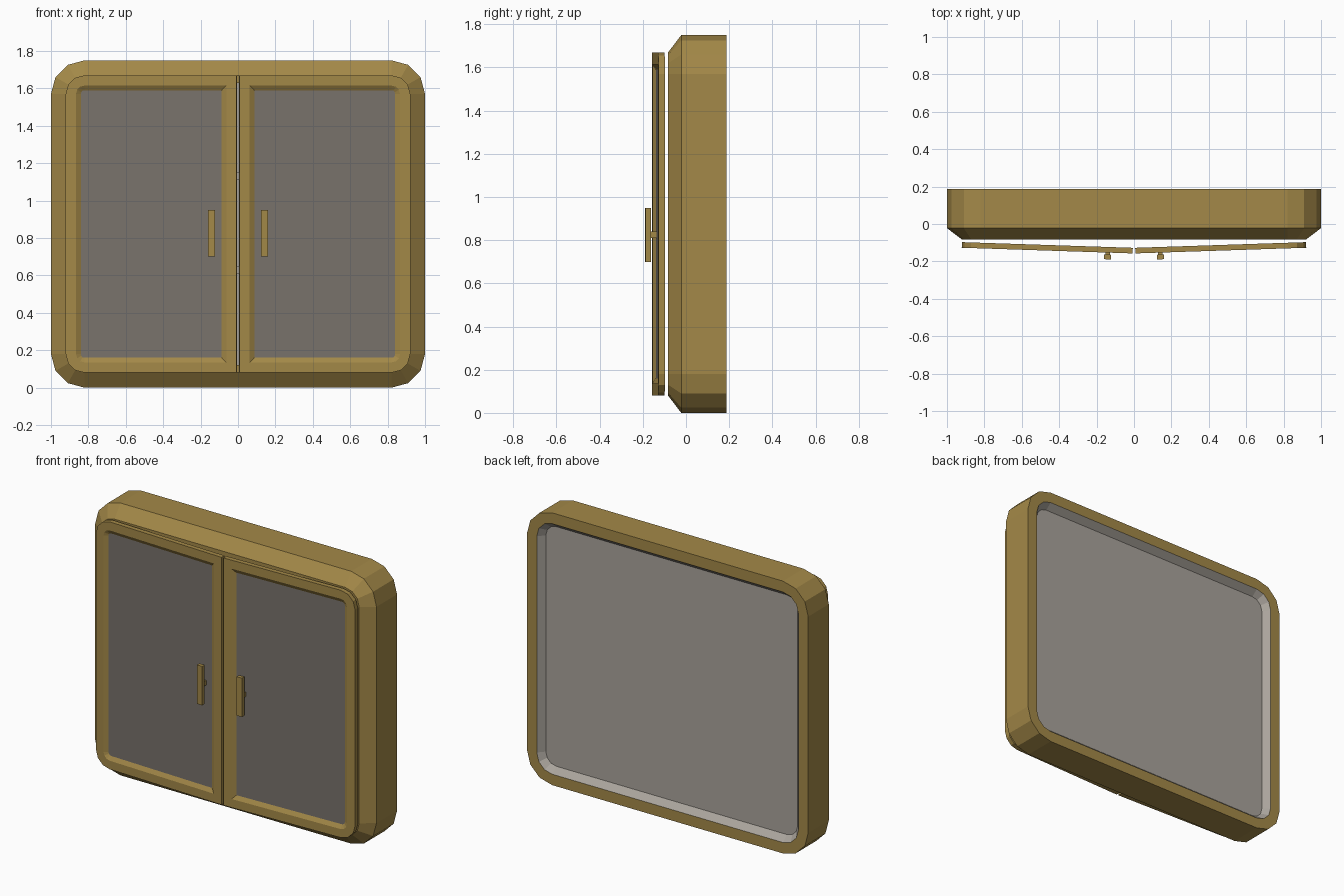
import bpy, bmesh, math
from mathutils import Matrix, Vector

if "Cube" in bpy.data.objects:
    bpy.data.objects.remove(bpy.data.objects["Cube"])


def material(name, rgb):
    m = bpy.data.materials.new(name)
    m.diffuse_color = (*rgb, 1)
    m.use_nodes = True
    m.node_tree.nodes["Principled BSDF"].inputs["Base Color"].default_value = m.diffuse_color
    return m


WOOD = material("wood", (0.37, 0.25, 0.065))
DARK = material("dark_glass", (0.19, 0.17, 0.15))
GREY = material("grey_lining", (0.40, 0.37, 0.33))


def outline(x0, x1, z0, z1, r_left, r_right, y):
    """Rounded rectangle seen from the front; a None radius gives a square corner."""
    pts = []
    for x, z, r, sx, sz, start in ((x1, z0, r_right, -1, 1, 270), (x1, z1, r_right, -1, -1, 0),
                                   (x0, z1, r_left, 1, -1, 90), (x0, z0, r_left, 1, 1, 180)):
        if r is None:
            pts.append(Vector((x, y, z)))
            continue
        for i in range(4):
            a = math.radians(start + 30 * i)
            pts.append(Vector((x + sx * r + r * math.cos(a), y, z + sz * r + r * math.sin(a))))
    return pts


def loft(name, loops, mats, slots, matrix=Matrix()):
    """Bridge successive outlines and cap both ends; slots: first cap, bands, last cap."""
    bm = bmesh.new()
    rings = [[bm.verts.new(matrix @ p) for p in lp] for lp in loops]
    bm.faces.new(rings[0]).material_index = slots[0]
    for a, b, s in zip(rings, rings[1:], slots[1:]):
        n = len(a)
        for i in range(n):
            j = (i + 1) % n
            bm.faces.new((a[i], a[j], b[j], b[i])).material_index = s
    bm.faces.new(rings[-1][::-1]).material_index = slots[-1]
    return finish(name, bm, mats)


def finish(name, bm, mats):
    bmesh.ops.recalc_face_normals(bm, faces=bm.faces)
    me = bpy.data.meshes.new(name)
    bm.to_mesh(me)
    bm.free()
    for m in mats:
        me.materials.append(m)
    ob = bpy.data.objects.new(name, me)
    bpy.context.collection.objects.link(ob)
    return ob


def box(name, x0, x1, y0, y1, z0, z1, mat, matrix=Matrix()):
    return loft(name, [outline(x0, x1, z0, z1, None, None, y) for y in (y0, y1)],
                [mat], [0, 0, 0], matrix)


def mirrored(ob, name):
    bm = bmesh.new()
    bm.from_mesh(ob.data)
    bmesh.ops.scale(bm, vec=(-1, 1, 1), verts=bm.verts)
    finish(name, bm, ob.data.materials)


# Cabinet body: open front cavity, chamfered front, recessed back panel
def ring(inset, y):
    r = 0.18 - inset
    return outline(-1 + inset, 1 - inset, inset, 1.75 - inset, r, r, y)


loft("cabinet_body",
     [ring(0.12, 0.115), ring(0.12, -0.083), ring(0.08, -0.083), ring(0, -0.022),
      ring(0, 0.187), ring(0.07, 0.187), ring(0.105, 0.145)],
     [WOOD, GREY], [1, 1, 0, 0, 0, 0, 1, 1])

# Shelves inside
for i, z in enumerate((0.63, 1.13)):
    box(f"shelf_{i + 1}", -0.88, 0.88, -0.07, 0.115, z - 0.02, z + 0.02, GREY)

# Doors, slightly ajar about their outer hinges
hinge = Vector((0.92, -0.097, 0))
swing = (Matrix.Translation(hinge) @ Matrix.Rotation(math.radians(1.9), 4, 'Z')
         @ Matrix.Translation(-hinge))


def door_ring(inset, y):
    return outline(0.006 + inset, 0.92 - inset, 0.08 + inset, 1.67 - inset,
                   None, 0.1 - inset, y)


door = loft("right_door",
            [door_ring(0, -0.097), door_ring(0, -0.127), door_ring(0.055, -0.127),
             door_ring(0.08, -0.112)],
            [WOOD, DARK], [0, 0, 0, 0, 1], swing)
handle = box("right_handle", 0.12, 0.158, -0.163, -0.138, 0.70, 0.95, WOOD, swing)
stem = box("right_handle_stem", 0.127, 0.151, -0.139, -0.111, 0.81, 0.84, WOOD, swing)
for ob in (door, handle, stem):
    mirrored(ob, ob.name.replace("right", "left"))
